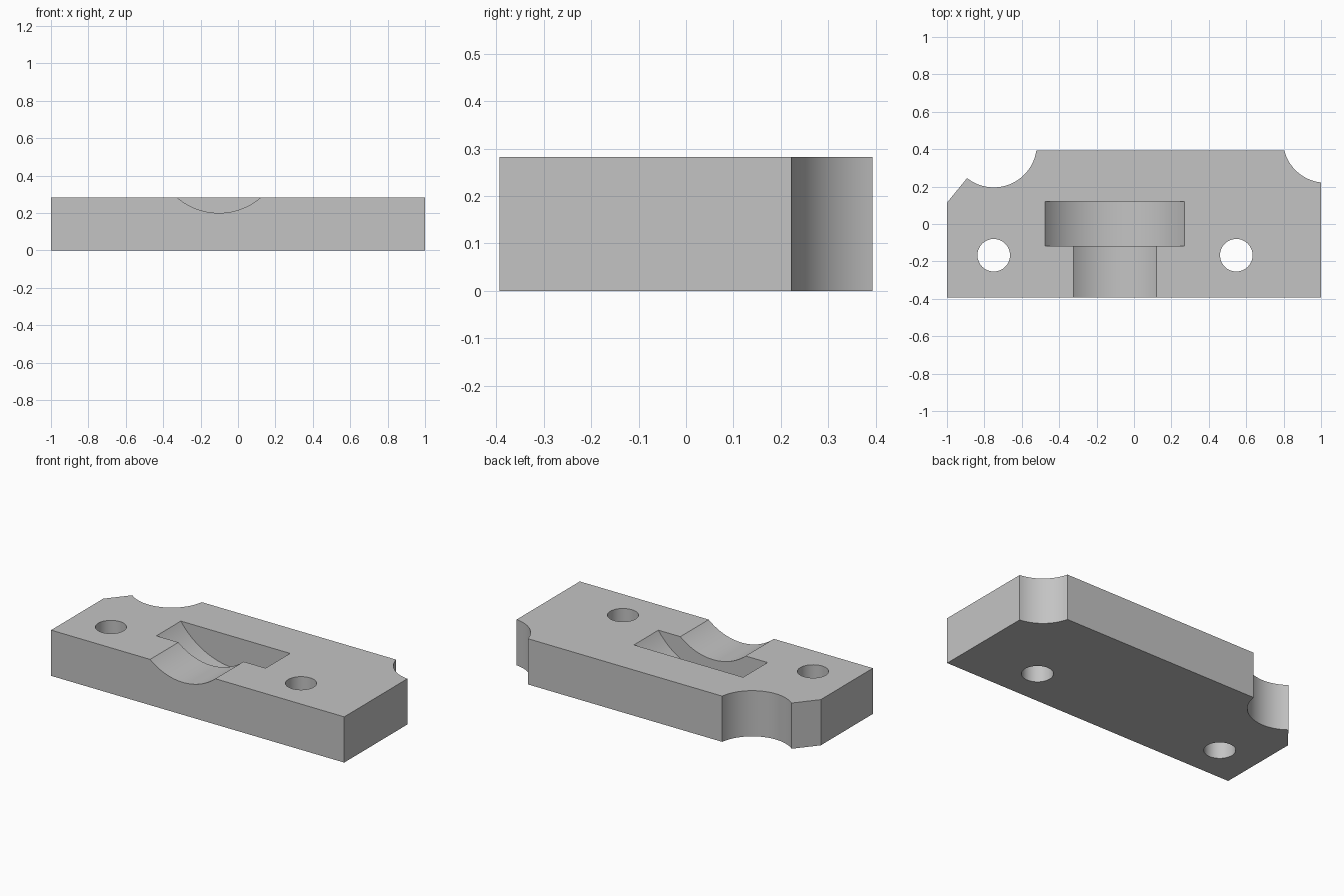
import bpy
import bmesh
from math import radians, sin, cos, atan2, pi

if "Cube" in bpy.data.objects:
    bpy.data.objects.remove(bpy.data.objects["Cube"], do_unlink=True)

HEIGHT = 0.282
HALF_DEPTH = 0.393

grey = bpy.data.materials.new("plain grey")
grey.use_nodes = True
grey.diffuse_color = (0.55, 0.55, 0.55, 1)
grey.node_tree.nodes["Principled BSDF"].inputs["Base Color"].default_value = grey.diffuse_color


def arc(centre, start, end, steps=24):
    """Points clockwise from start to end on a circle below the centre."""
    cx, cy = centre
    a = atan2(start[1] - cy, start[0] - cx) % (2 * pi)
    b = atan2(end[1] - cy, end[0] - cx) % (2 * pi)
    if b > a:
        b -= 2 * pi
    r = ((start[0] - cx) ** 2 + (start[1] - cy) ** 2) ** 0.5
    angles = [a + (b - a) * i / steps for i in range(steps + 1)]
    return [(cx + r * cos(t), cy + r * sin(t)) for t in angles]


# Plate outline: right corner scallop, left scallop and chamfer
corner_scallop = arc((1.025, 0.449), (1, 0.222), (0.802, HALF_DEPTH))
back_scallop = arc((-0.75, 0.426), (-0.522, HALF_DEPTH), (-0.892, 0.246))
outline = ([(-1, -HALF_DEPTH), (1, -HALF_DEPTH)] + corner_scallop
           + back_scallop + [(-1, 0.114)])

bm = bmesh.new()
base = bm.faces.new([bm.verts.new((x, y, 0)) for x, y in outline])
top = bmesh.ops.extrude_face_region(bm, geom=[base])["geom"]
bmesh.ops.translate(bm, vec=(0, 0, HEIGHT),
                    verts=[v for v in top if isinstance(v, bmesh.types.BMVert)])
bmesh.ops.recalc_face_normals(bm, faces=bm.faces)
mesh = bpy.data.meshes.new("clamp_plate")
bm.to_mesh(mesh)
bm.free()
plate = bpy.data.objects.new("clamp_plate", mesh)
bpy.context.collection.objects.link(plate)
mesh.materials.append(grey)


def bore(name, radius, length, location, along_y=False):
    """Cut a round bore out of the plate."""
    bpy.ops.mesh.primitive_cylinder_add(
        vertices=128 if along_y else 64, radius=radius, depth=length,
        location=location, rotation=(radians(90) if along_y else 0, 0, 0))
    cutter = bpy.context.object
    cutter.name = name
    cutter.hide_render = True
    cutter.data.materials.append(grey)
    cut = plate.modifiers.new(name, "BOOLEAN")
    cut.operation = "DIFFERENCE"
    cut.solver = "EXACT"
    cut.object = cutter
    bpy.ops.object.select_all(action="DESELECT")
    plate.select_set(True)
    bpy.context.view_layer.objects.active = plate
    bpy.ops.object.modifier_apply(modifier=name)
    bpy.data.objects.remove(cutter, do_unlink=True)


# Two screw holes
for side, x in (("right", -0.75), ("left", 0.547)):
    bore(side + "_screw_hole", 0.087, 1, (x, -0.167, HEIGHT / 2))

# Shaft channel open to the front, and the wider collar pocket behind it
bore("shaft_channel", 0.343, 0.6, (-0.102, -0.3, 0.543), True)
bore("collar_pocket", 0.455, 0.238, (-0.102, 0.002, 0.543), True)

bpy.ops.object.shade_smooth_by_angle(angle=radians(30))
